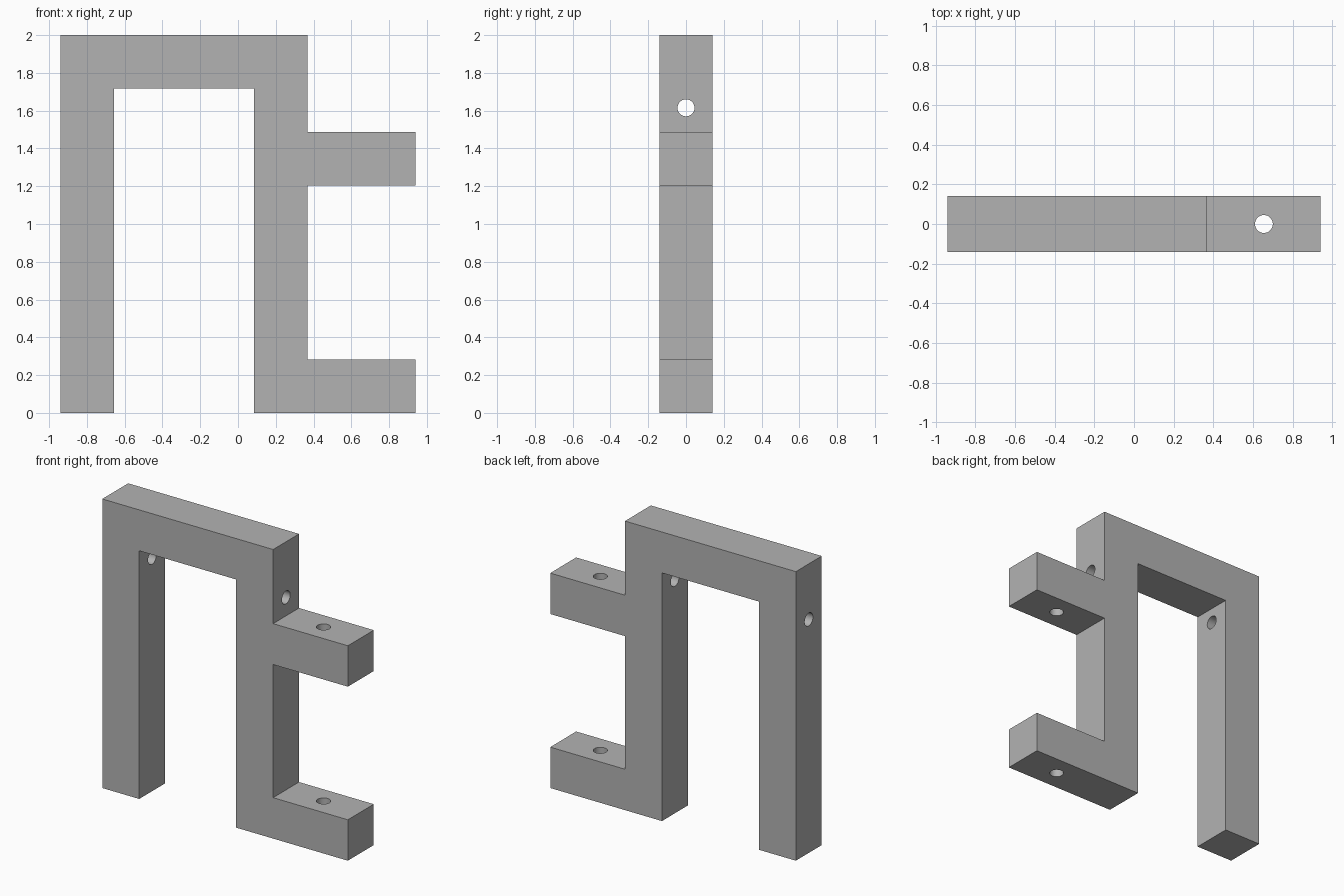
import bpy, bmesh, math
from mathutils import Vector

cube = bpy.data.objects.get("Cube")
if cube:
    bpy.data.objects.remove(cube, do_unlink=True)

BAR = 0.283            # square bar thickness
HALF = BAR / 2
TOP, END = 2.0, 0.94   # overall height and half width
LEG = 0.368            # outer face of the left leg
SHELF = 1.487          # top of the upper arm
BORE = 0.045           # hole radius

grey = bpy.data.materials.new("plain grey")
grey.use_nodes = True
colour = (0.45, 0.45, 0.45, 1)
grey.diffuse_color = colour
grey.node_tree.nodes["Principled BSDF"].inputs["Base Color"].default_value = colour

# Bracket outline in the front plane, extruded to the bar thickness
outline = [
    (-END, 0), (-END + BAR, 0), (-END + BAR, TOP - BAR), (LEG - BAR, TOP - BAR),
    (LEG - BAR, 0), (END, 0), (END, BAR), (LEG, BAR),
    (LEG, SHELF - BAR), (END, SHELF - BAR), (END, SHELF), (LEG, SHELF),
    (LEG, TOP), (-END, TOP),
]
bm = bmesh.new()
face = bm.faces.new([bm.verts.new((x, -HALF, z)) for x, z in outline])
extruded = bmesh.ops.extrude_face_region(bm, geom=[face])["geom"]
bmesh.ops.translate(bm, vec=(0, BAR, 0),
                    verts=[v for v in extruded if isinstance(v, bmesh.types.BMVert)])
bmesh.ops.recalc_face_normals(bm, faces=bm.faces)
mesh = bpy.data.meshes.new("bracket")
bm.to_mesh(mesh)
bm.free()
bracket = bpy.data.objects.new("bracket", mesh)
bpy.context.collection.objects.link(bracket)
mesh.materials.append(grey)


def drill(name, start, end):
    """Cut a round hole through the bracket from start to end."""
    a, b = Vector(start), Vector(end)
    bpy.ops.mesh.primitive_cylinder_add(
        vertices=32, radius=BORE, depth=(b - a).length, location=(a + b) / 2,
        rotation=(b - a).to_track_quat("Z", "Y").to_euler())
    cutter = bpy.context.object
    cutter.name = name
    cutter.data.materials.append(grey)
    cutter.hide_render = True
    bpy.context.view_layer.objects.active = bracket
    mod = bracket.modifiers.new(name, "BOOLEAN")
    mod.operation, mod.solver, mod.object = "DIFFERENCE", "EXACT", cutter
    bpy.ops.object.modifier_apply(modifier=name)
    bpy.data.objects.remove(cutter, do_unlink=True)


# Bolt holes through both legs and both arms
drill("leg_holes", (-1.1, 0, 1.615), (0.6, 0, 1.615))
drill("arm_holes", (0.655, 0, -0.2), (0.655, 0, 1.7))

bpy.ops.object.select_all(action="DESELECT")
bracket.select_set(True)
bpy.context.view_layer.objects.active = bracket
bpy.ops.object.shade_smooth_by_angle(angle=math.radians(30))
